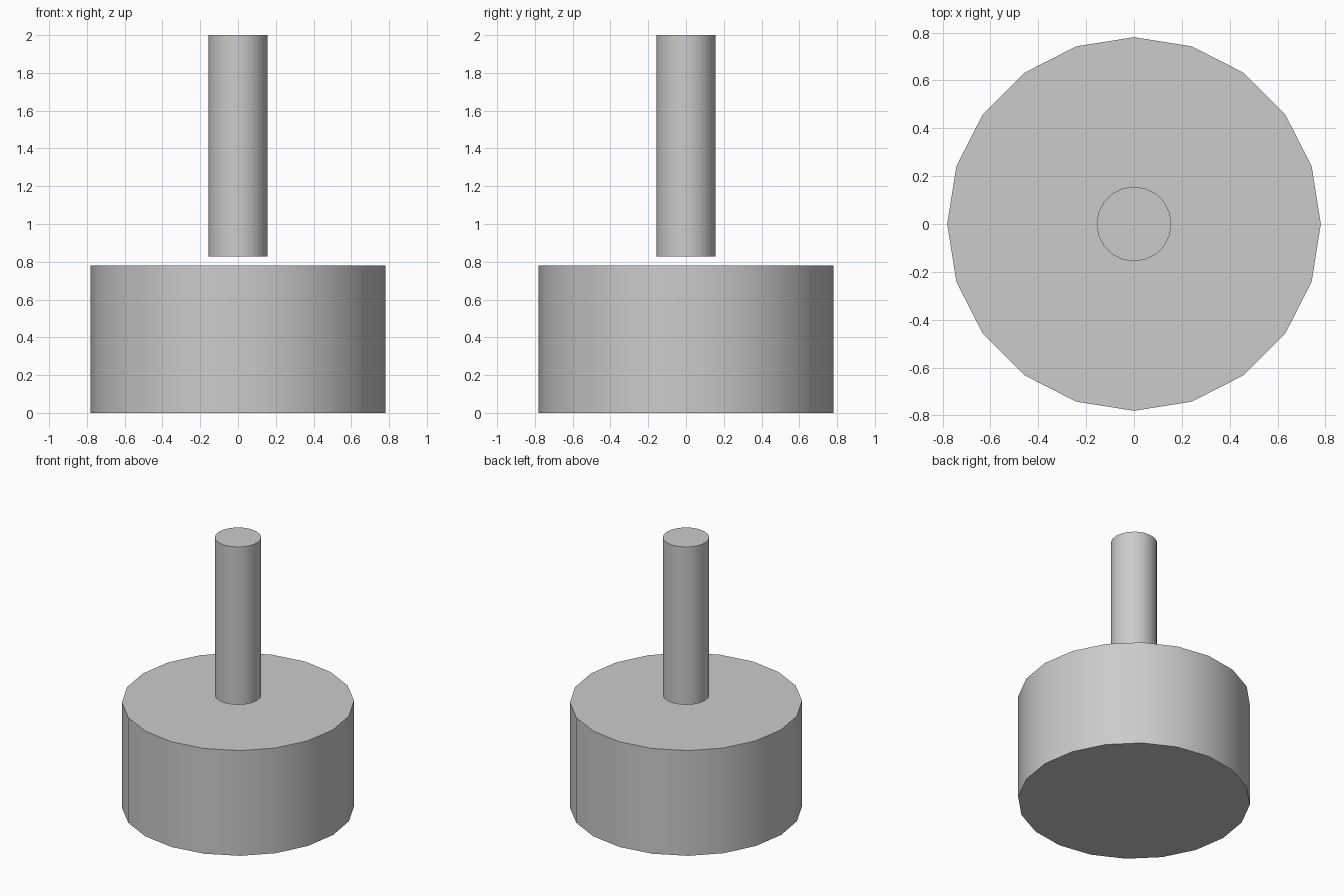
import bpy
import math

if "Cube" in bpy.data.objects:
    bpy.data.objects.remove(bpy.data.objects["Cube"])


def cylinder(name, radius, z_bottom, z_top, sides=20):
    """Upright capped cylinder with smooth sides and sharp rims."""
    bpy.ops.mesh.primitive_cylinder_add(
        vertices=sides, radius=radius, depth=z_top - z_bottom,
        location=(0, 0, (z_bottom + z_top) / 2))
    obj = bpy.context.object
    obj.name = name
    bpy.ops.object.shade_smooth_by_angle(angle=math.radians(30))
    return obj


# Wide drum at the bottom
cylinder("base", 0.7805, 0.0, 0.7805)

# Thin stem floating just above the drum
cylinder("stem", 0.1561, 0.829, 2.0)
